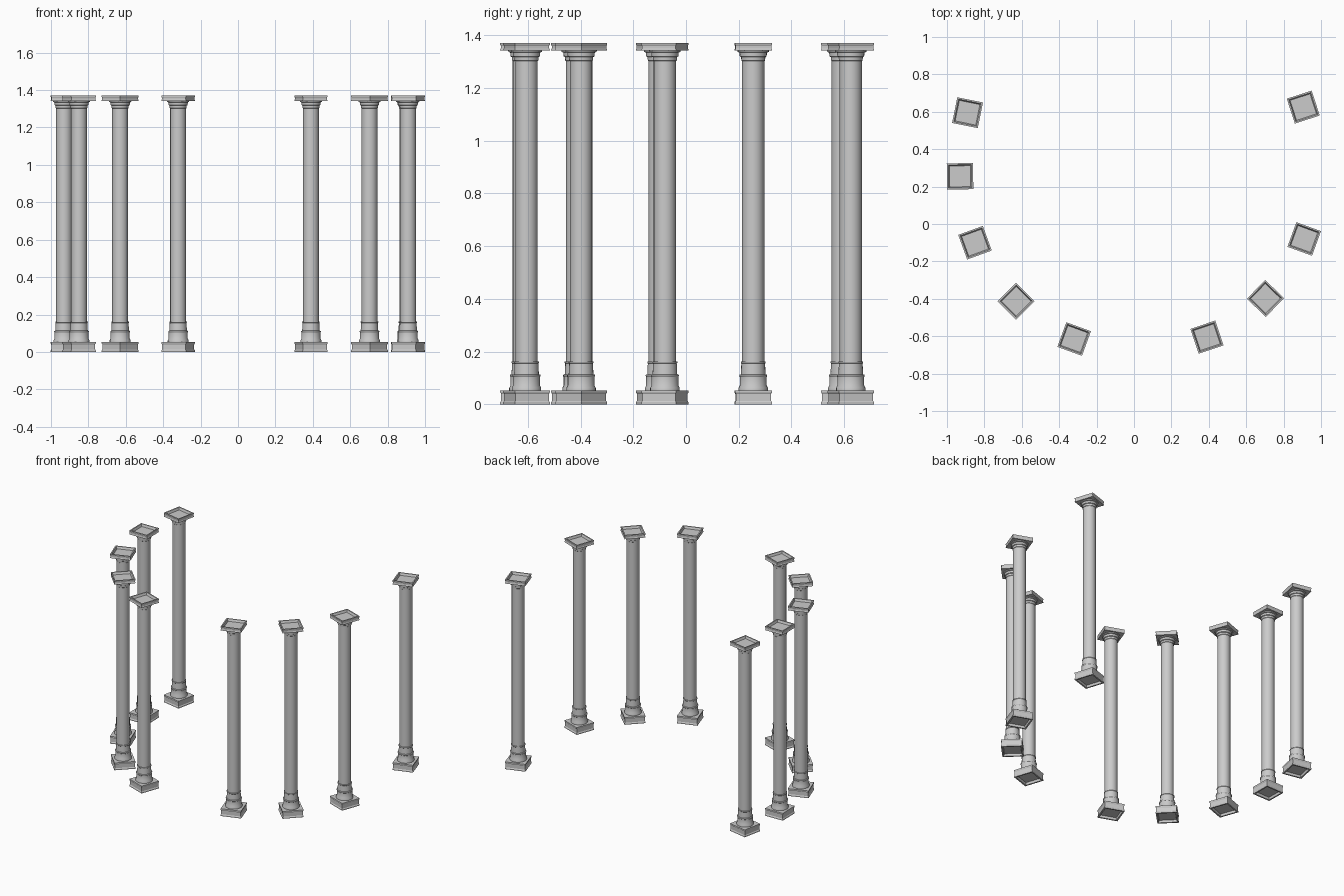
import bpy, bmesh, math

if "Cube" in bpy.data.objects:
    bpy.data.objects.remove(bpy.data.objects["Cube"])

# x, y, turn in degrees for each column of the horseshoe
COLUMNS = [(-0.89, 0.595, -11.5), (-0.93, 0.255, 1), (-0.85, -0.10, 20),
           (-0.63, -0.413, 45), (-0.32, -0.615, -20), (0.39, -0.605, 18.5),
           (0.703, -0.398, 46), (0.91, -0.08, -20), (0.905, 0.625, 18)]


def lathe(name, profile, sides, square=False):
    """Sweep (half width, z) points around z; four sides give a square block."""
    k = math.sqrt(2) if square else 1
    off = math.pi / 4 if square else 0
    bm = bmesh.new()
    rings = []
    for r, z in profile:
        rings.append([bm.verts.new((r * k * math.cos(off + 2 * math.pi * i / sides),
                                    r * k * math.sin(off + 2 * math.pi * i / sides), z))
                      for i in range(sides)])
    for a, b in zip(rings, rings[1:]):
        for i in range(sides):
            j = (i + 1) % sides
            bm.faces.new((a[i], a[j], b[j], b[i]))
    bm.faces.new(rings[0][::-1])
    bm.faces.new(rings[-1])
    mesh = bpy.data.meshes.new(name)
    bm.to_mesh(mesh)
    bm.free()
    if not square:
        mesh.shade_smooth()
        mesh.set_sharp_from_angle(angle=math.radians(30))
    return mesh


# Square plinth, hollowed underneath, with lipped sides
plinth = lathe("plinth", [(0.056, 0.016), (0.060, 0.0), (0.070, 0.0), (0.070, 0.008),
                          (0.067, 0.013), (0.067, 0.040), (0.070, 0.045),
                          (0.070, 0.053)], 4, True)

# Round base rings, shaft and flared capital neck
shaft = lathe("shaft", [(0.056, 0.053), (0.056, 0.062), (0.051, 0.072), (0.051, 0.104),
                        (0.053, 0.107), (0.053, 0.112), (0.047, 0.114), (0.045, 0.155),
                        (0.047, 0.157), (0.047, 0.162), (0.0425, 0.163), (0.0425, 1.302),
                        (0.045, 1.304), (0.046, 1.317), (0.051, 1.320), (0.052, 1.334),
                        (0.059, 1.337), (0.060, 1.343)], 24)

# Square abacus with pinched sides and a sunken top
abacus = lathe("abacus", [(0.060, 1.342), (0.070, 1.342), (0.070, 1.345), (0.068, 1.350),
                          (0.068, 1.360), (0.070, 1.364), (0.070, 1.370),
                          (0.062, 1.370), (0.056, 1.354)], 4, True)

for n, (x, y, turn) in enumerate(COLUMNS, 1):
    for mesh in (plinth, shaft, abacus):
        ob = bpy.data.objects.new(f"column_{n}_{mesh.name}", mesh)
        ob.location = (x, y, 0)
        ob.rotation_euler.z = math.radians(turn)
        bpy.context.collection.objects.link(ob)
